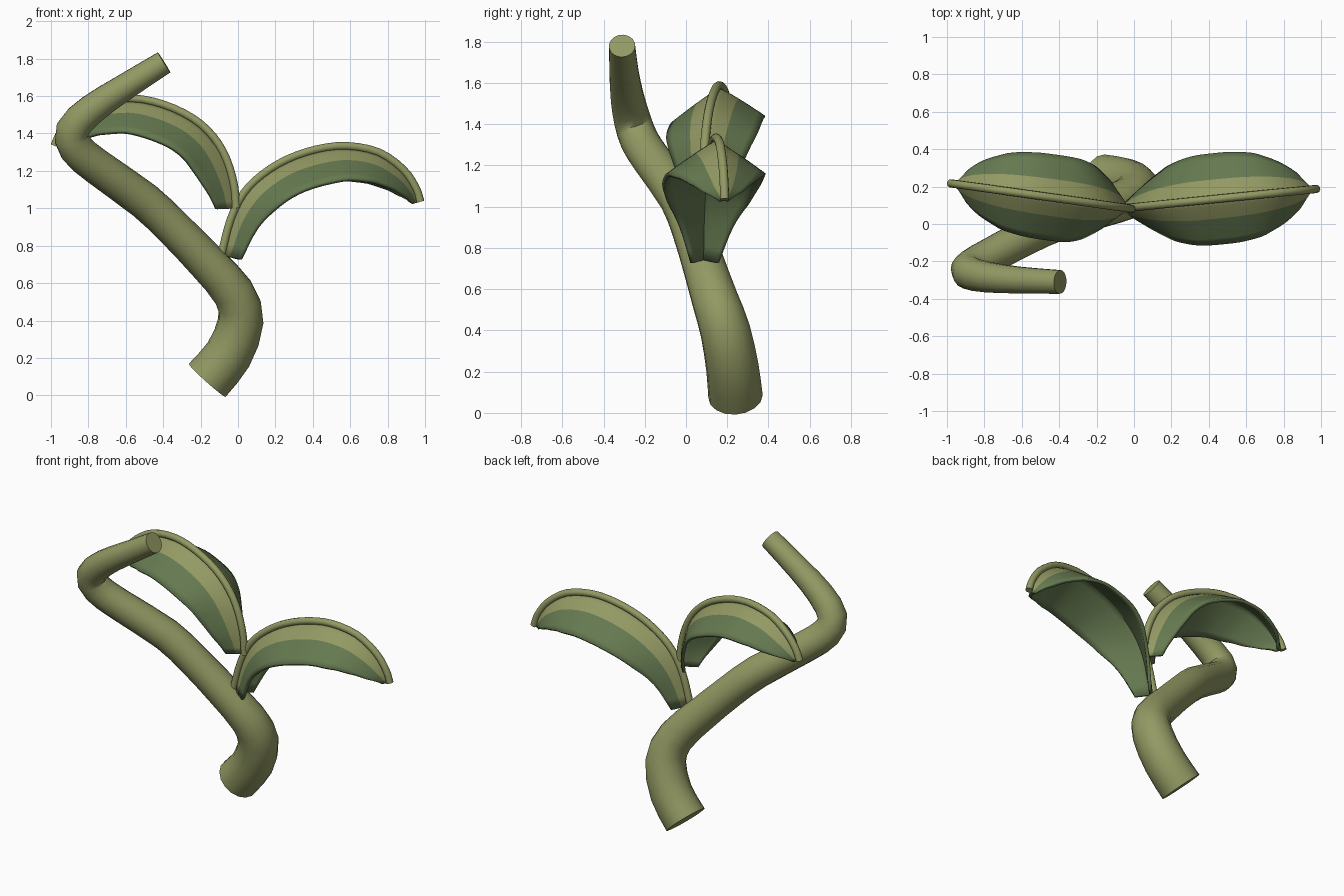
import bpy, bmesh, math
from mathutils import Vector

if "Cube" in bpy.data.objects:
    bpy.data.objects.remove(bpy.data.objects["Cube"])


def material(name, rgb):
    m = bpy.data.materials.new(name)
    m.diffuse_color = (*rgb, 1)
    m.use_nodes = True
    m.node_tree.nodes["Principled BSDF"].inputs["Base Color"].default_value = m.diffuse_color
    return m


LIGHT = material("olive_green", (0.29, 0.32, 0.125))
DARK = material("leaf_green", (0.13, 0.19, 0.08))


def smooth_path(rows, sub):
    """Catmull-Rom interpolation of tuples of any length."""
    pts = [Vector(r) for r in rows]
    pts = [2 * pts[0] - pts[1]] + pts + [2 * pts[-1] - pts[-2]]
    out = []
    for i in range(1, len(pts) - 2):
        a, b, c, d = pts[i - 1:i + 3]
        for k in range(sub):
            t = k / sub
            out.append(0.5 * (2 * b + (c - a) * t + (2 * a - 5 * b + 4 * c - d) * t * t
                              + (3 * b - a - 3 * c + d) * t ** 3))
    return out + [pts[-2]]


def tangent(pts, i):
    return (pts[min(i + 1, len(pts) - 1)] - pts[max(i - 1, 0)]).normalized()


def finish(bm, name, mats, angle=40):
    me = bpy.data.meshes.new(name)
    bm.to_mesh(me)
    bm.free()
    ob = bpy.data.objects.new(name, me)
    bpy.context.collection.objects.link(ob)
    for m in mats:
        me.materials.append(m)
    bpy.ops.object.select_all(action='DESELECT')
    ob.select_set(True)
    bpy.context.view_layer.objects.active = ob
    bpy.ops.object.shade_smooth_by_angle(angle=math.radians(angle))
    return ob


def tube(name, pts, radii, sides):
    """Capped tube along a path, with a frame carried from ring to ring."""
    bm = bmesh.new()
    side = Vector((0, 1, 0))
    rings = []
    for i, p in enumerate(pts):
        t = tangent(pts, i)
        side = (side - t * side.dot(t)).normalized()
        up = t.cross(side)
        rings.append([bm.verts.new(p + radii[i] * (math.cos(a) * side + math.sin(a) * up))
                      for a in (2 * math.pi * k / sides for k in range(sides))])
    for r0, r1 in zip(rings, rings[1:]):
        for k in range(sides):
            j = (k + 1) % sides
            bm.faces.new((r0[k], r0[j], r1[j], r1[k]))
    bm.faces.new(rings[0])
    bm.faces.new(rings[-1])
    bmesh.ops.recalc_face_normals(bm, faces=bm.faces)
    return finish(bm, name, [LIGHT])


# Half width and edge drop from leaf base to leaf tip
PROFILE = [(.07, .085), (.13, .12), (.18, .15), (.215, .155), (.24, .16), (.245, .165),
           (.24, .16), (.215, .15), (.165, .115), (.10, .07), (.02, .03)]
COLUMNS = 14


def leaf(name, ridge, y0, slope, width, drop, roll):
    """Arched tent-shaped blade hanging from a raised midrib."""
    rows = smooth_path([(x, y0 + slope * x, z, w * width, d * drop)
                        for (x, z), (w, d) in zip(ridge, PROFILE)], 3)
    pts = [Vector(r[:3]) for r in rows]
    tube(name + "_midrib", pts, [0.022] * len(pts), 10)
    lateral = Vector((-slope, 1, 0)).normalized()
    bm = bmesh.new()
    grid = []
    for i, p in enumerate(pts):
        inward = tangent(pts, i).cross(lateral)
        if inward.dot(Vector((sum(q.x for q in pts) / len(pts), p.y, pts[0].z)) - p) < 0:
            inward.negate()
        line = []
        for c in range(COLUMNS + 1):
            s = 2 * c / COLUMNS - 1
            depth = 0.012 + rows[i][4] * abs(s) ** 1.1 - roll * s * rows[i][3]
            line.append(bm.verts.new(p + lateral * s * rows[i][3] + inward * depth))
        grid.append(line)
    for a, b in zip(grid, grid[1:]):
        for c in range(COLUMNS):
            f = bm.faces.new((a[c], a[c + 1], b[c + 1], b[c]))
            f.material_index = 0 if abs((c + 0.5) * 2 / COLUMNS - 1) < 0.43 else 1
    # the upper side faces the sky
    bm.normal_update()
    if sum(f.normal.z * f.calc_area() for f in bm.faces) < 0:
        bmesh.ops.reverse_faces(bm, faces=bm.faces)
    ob = finish(bm, name, [LIGHT, DARK], 60)
    # thickness, with a dark rim and underside
    mod = ob.modifiers.new("thickness", 'SOLIDIFY')
    mod.thickness = 0.02
    mod.offset = -1
    mod.material_offset = 1
    mod.material_offset_rim = 1


# Twisting stem, thinner toward the top
STEM = [(-.165, .24, .08, .132), (-.05, .225, .22, .128), (.015, .19, .40, .122),
        (-.025, .14, .55, .113), (-.175, .085, .72, .104), (-.34, .03, .89, .1),
        (-.5, -.03, 1.04, .1), (-.75, -.16, 1.22, .096), (-.865, -.225, 1.32, .094),
        (-.885, -.26, 1.42, .09), (-.78, -.285, 1.53, .082), (-.61, -.3, 1.645, .072),
        (-.395, -.31, 1.78, .064)]
path = smooth_path(STEM, 2)
tube("stem", [Vector(r[:3]) for r in path], [r[3] for r in path], 16)

# Two leaves arching to either side
leaf("right_leaf",
     [(-.09, .75), (-.04, .94), (.03, 1.08), (.13, 1.18), (.26, 1.26), (.42, 1.315),
      (.58, 1.333), (.75, 1.30), (.88, 1.21), (.95, 1.11), (.975, 1.035)],
     0.09, 0.10, 1.0, 1.0, 0.0)
leaf("left_leaf",
     [(-.01, 1.0), (-.02, 1.12), (-.06, 1.26), (-.13, 1.38), (-.24, 1.48), (-.4, 1.555),
      (-.57, 1.587), (-.75, 1.56), (-.88, 1.48), (-.95, 1.40), (-.98, 1.335)],
     0.08, -0.14, 0.94, 0.92, 0.06)
